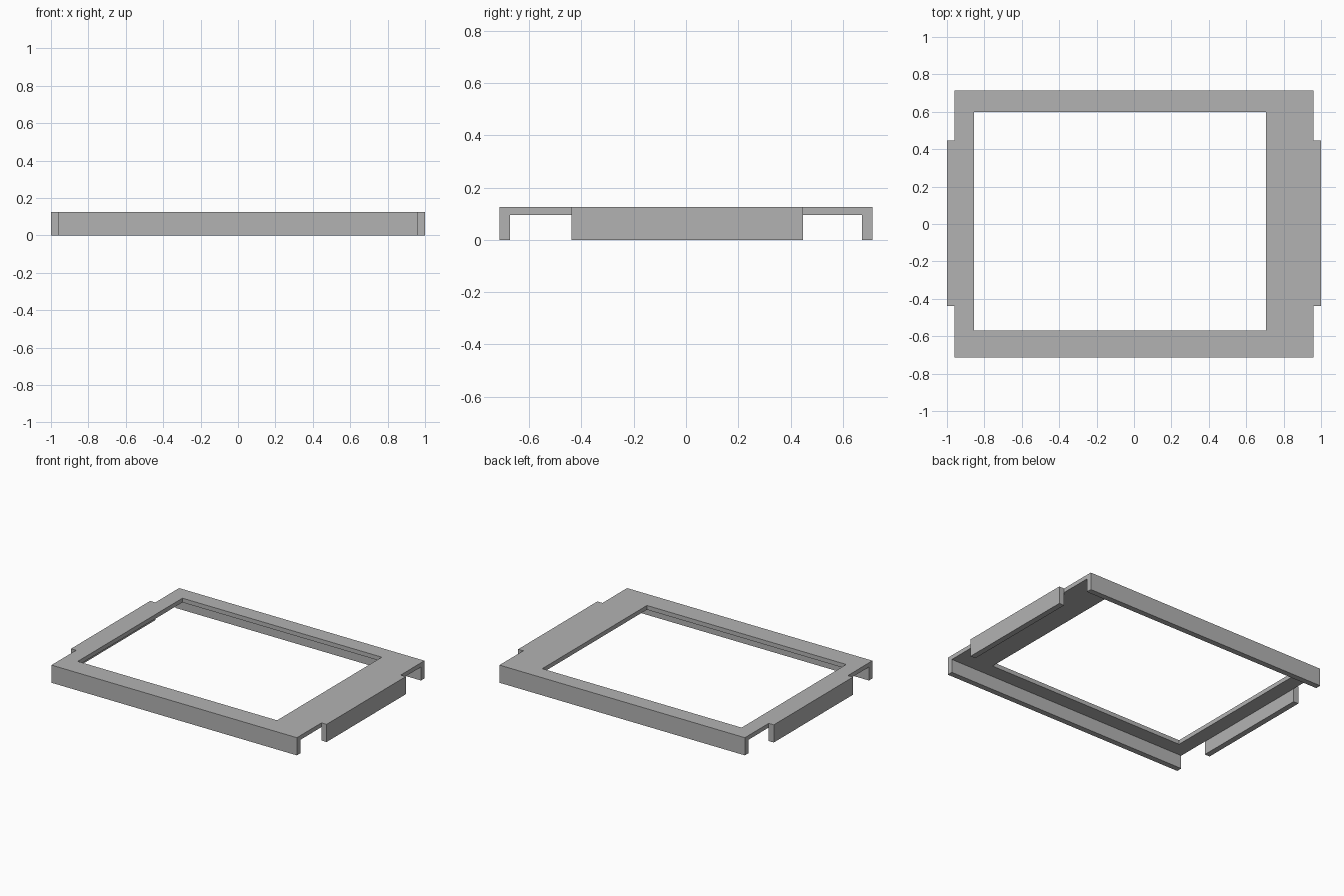
import bpy
import bmesh

cube = bpy.data.objects.get("Cube")
if cube:
    bpy.data.objects.remove(cube, do_unlink=True)

HEIGHT, SHEET = 0.125, 0.03
# Grid lines: outer edge, side tab, flange and opening positions
XS = [-1.0, -0.96, -0.855, 0.705, 0.96, 1.0]
YS = [-0.713, -0.673, -0.57, -0.438, 0.447, 0.60, 0.673, 0.713]
SIDE_COLS, OPEN_COL = (0, 4), 2
END_ROWS, TAB_ROW, OPEN_ROWS = (0, 6), 3, (2, 3, 4)


def is_solid(col, row):
    if col in SIDE_COLS:
        return row == TAB_ROW
    return not (col == OPEN_COL and row in OPEN_ROWS)


def is_flange(center):
    return (abs(center.x) > XS[-2] or center.y < YS[1] or center.y > YS[-2])


def extrude_down(bm, faces, depth):
    result = bmesh.ops.extrude_face_region(bm, geom=faces)["geom"]
    verts = [g for g in result if isinstance(g, bmesh.types.BMVert)]
    bmesh.ops.translate(bm, verts=verts, vec=(0, 0, -depth))
    return [g for g in result if isinstance(g, bmesh.types.BMFace)]


# Flat outline of the frame with its opening and side tabs
bm = bmesh.new()
points = [[bm.verts.new((x, y, HEIGHT)) for y in YS] for x in XS]
for c in range(len(XS) - 1):
    for r in range(len(YS) - 1):
        if is_solid(c, r):
            bm.faces.new((points[c][r], points[c + 1][r],
                          points[c + 1][r + 1], points[c][r + 1]))
bmesh.ops.delete(bm, geom=[v for v in bm.verts if not v.link_faces], context='VERTS')

# Sheet thickness, then the flanges that hang from the outer edges
underside = extrude_down(bm, bm.faces[:], SHEET)
flange_faces = [f for f in underside if is_flange(f.calc_center_median())]
extrude_down(bm, flange_faces, HEIGHT - SHEET)

# Merge coplanar faces into clean panels
bmesh.ops.recalc_face_normals(bm, faces=bm.faces[:])
bmesh.ops.dissolve_limit(bm, angle_limit=0.01, verts=bm.verts[:], edges=bm.edges[:])

mesh = bpy.data.meshes.new("flanged_frame")
bm.to_mesh(mesh)
bm.free()
frame = bpy.data.objects.new("flanged_frame", mesh)
bpy.context.collection.objects.link(frame)

# Plain grey finish
grey = bpy.data.materials.new("plain_grey")
grey.use_nodes = True
color = (0.45, 0.45, 0.45, 1.0)
grey.diffuse_color = color
grey.node_tree.nodes["Principled BSDF"].inputs["Base Color"].default_value = color
mesh.materials.append(grey)
